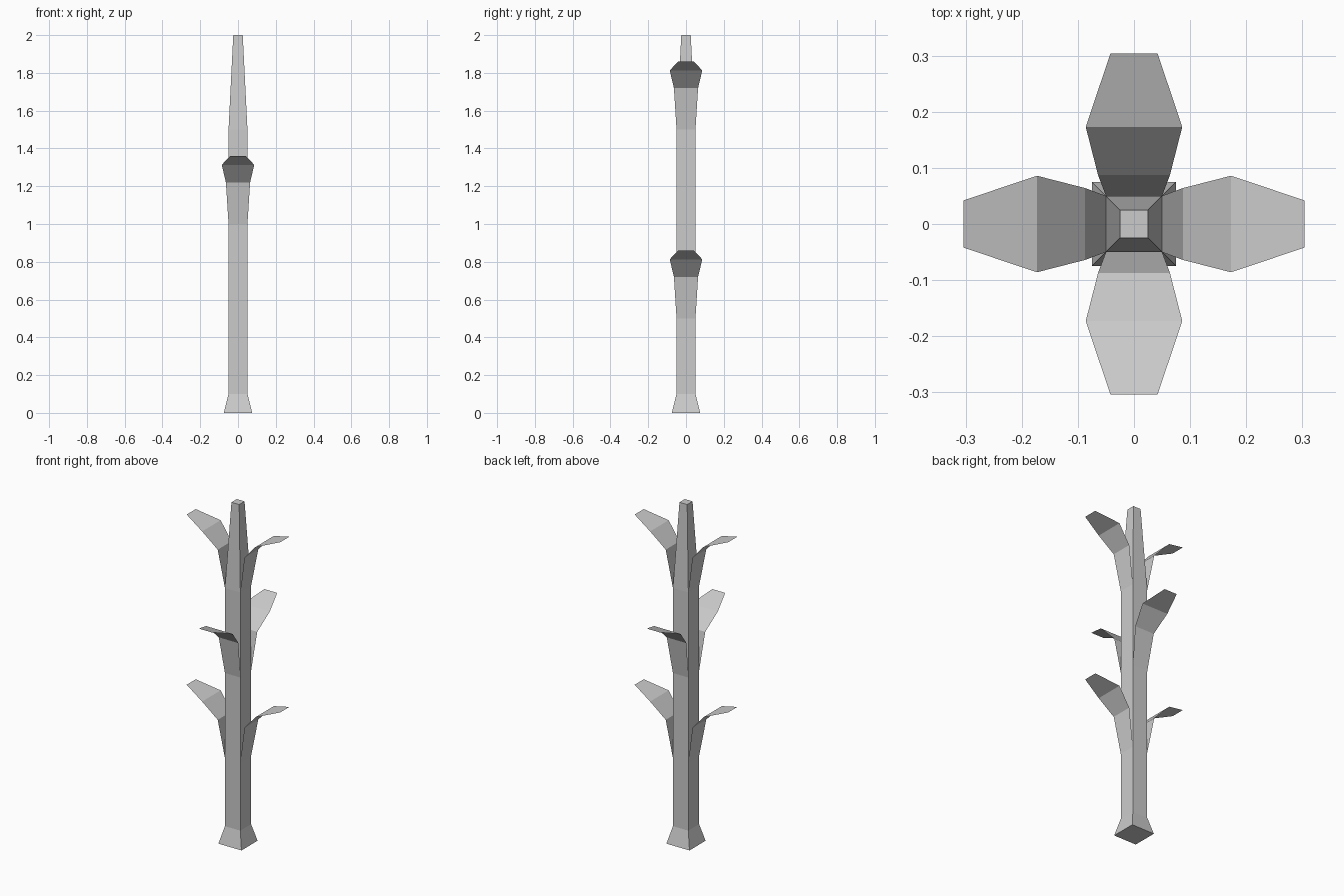
import bpy
import bmesh
from math import pi
from mathutils import Matrix

if "Cube" in bpy.data.objects:
    bpy.data.objects.remove(bpy.data.objects["Cube"])


def make_object(name, bm):
    bmesh.ops.recalc_face_normals(bm, faces=bm.faces)
    mesh = bpy.data.meshes.new(name)
    bm.to_mesh(mesh)
    bm.free()
    obj = bpy.data.objects.new(name, mesh)
    bpy.context.collection.objects.link(obj)
    return obj


# Square stalk: flared foot, straight shaft, tapered tip (height, half width)
bm = bmesh.new()
rings = []
for z, h in [(0, 0.075), (0.1, 0.05), (1.5, 0.05), (2.0, 0.025)]:
    rings.append([bm.verts.new((sx * h, sy * h, z))
                  for sx, sy in ((-1, -1), (1, -1), (1, 1), (-1, 1))])
for low, high in zip(rings, rings[1:]):
    for i in range(4):
        j = (i + 1) % 4
        bm.faces.new((low[i], low[j], high[j], high[i]))
bm.faces.new(rings[0][::-1])
bm.faces.new(rings[-1])
make_object("stalk", bm)

# Thin leaf blade, curling outward (distance out, height, half width)
LEAF = [(0.05, 0.0, 0.05), (0.087, 0.22, 0.064),
        (0.173, 0.313, 0.086), (0.304, 0.36, 0.042)]


def make_leaf(name, base_z, angle):
    bm = bmesh.new()
    rows = [[bm.verts.new((r, s * w, z + base_z)) for s in (-1, 1)]
            for r, z, w in LEAF]
    for a, b in zip(rows, rows[1:]):
        bm.faces.new((a[0], b[0], b[1], a[1]))
    bm.transform(Matrix.Rotation(angle, 4, 'Z'))
    make_object(name, bm)


# Opposite leaf pairs, turned a quarter at each level
for name, base_z, angle in [("lower_leaf", 0.5, 0),
                            ("middle_leaf", 1.0, pi / 2),
                            ("upper_leaf", 1.5, 0)]:
    make_leaf(name + "_a", base_z, angle)
    make_leaf(name + "_b", base_z, angle + pi)
